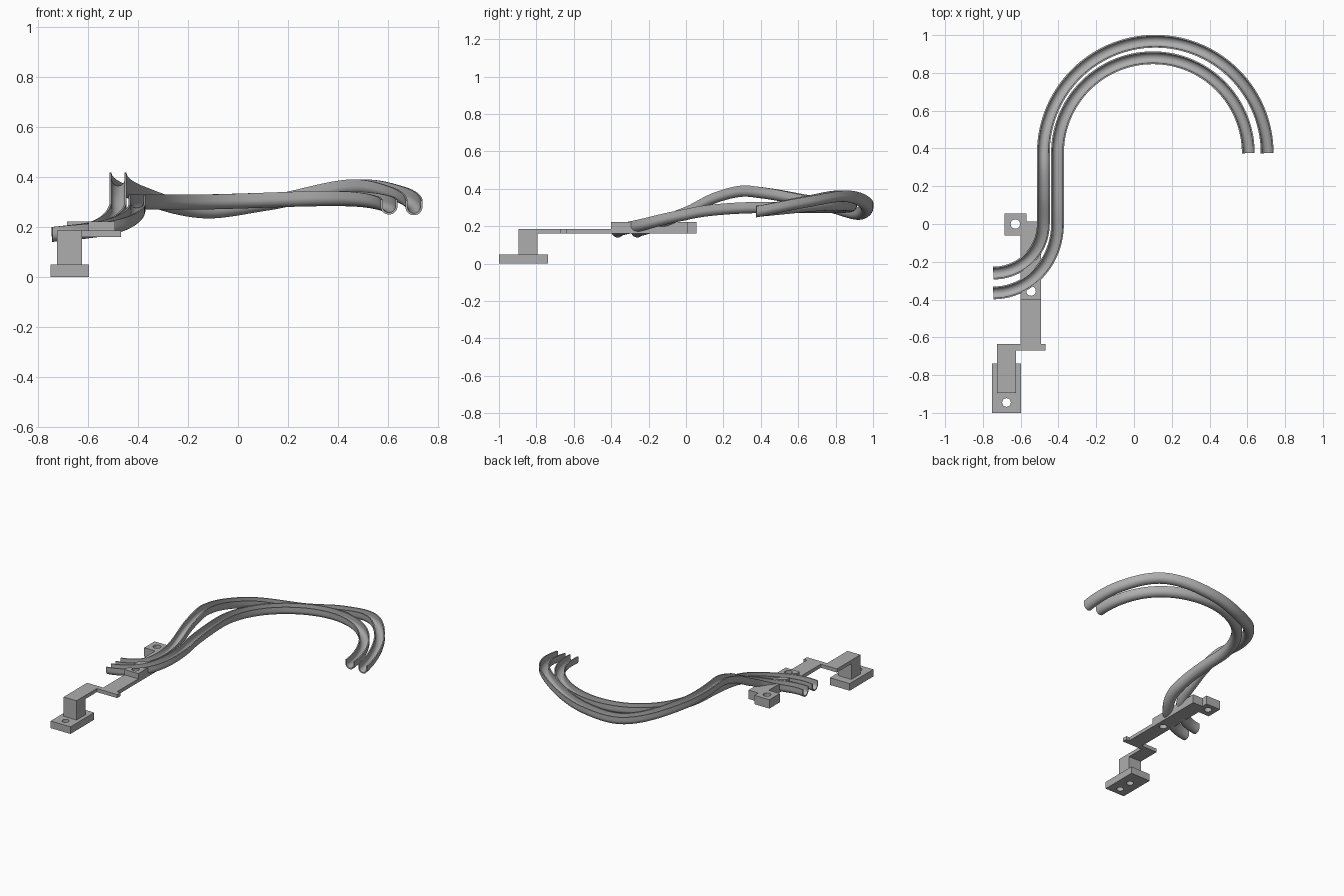
import bpy, bmesh, math
from mathutils import Vector

if "Cube" in bpy.data.objects:
    bpy.data.objects.remove(bpy.data.objects["Cube"])

grey = bpy.data.materials.new("plain grey")
grey.use_nodes = True
COLOUR = (0.42, 0.42, 0.42, 1)
grey.diffuse_color = COLOUR
grey.node_tree.nodes["Principled BSDF"].inputs["Base Color"].default_value = COLOUR

R, WALL, HALF = 0.034, 0.008, 0.03   # channel outer radius, wall, half height


def finish(name, bm):
    bmesh.ops.recalc_face_normals(bm, faces=bm.faces)
    mesh = bpy.data.meshes.new(name)
    bm.to_mesh(mesh)
    bm.free()
    mesh.materials.append(grey)
    ob = bpy.data.objects.new(name, mesh)
    bpy.context.collection.objects.link(ob)
    return ob


def activate(ob):
    bpy.ops.object.select_all(action='DESELECT')
    ob.select_set(True)
    bpy.context.view_layer.objects.active = ob


def box(name, x, y, z):
    bm = bmesh.new()
    bmesh.ops.create_cube(bm, size=1)
    for v in bm.verts:
        v.co = [a + (b - a) * (c + 0.5) for (a, b), c in zip((x, y, z), v.co)]
    return finish(name, bm)


def peg(x, y, z0, z1, r):
    bm = bmesh.new()
    bmesh.ops.create_cone(bm, cap_ends=True, segments=24, radius1=r, radius2=r, depth=z1 - z0)
    bmesh.ops.translate(bm, verts=bm.verts, vec=(x, y, (z0 + z1) / 2))
    return finish("hole_cutter", bm)


def cut(ob, cutters):
    activate(ob)
    for c in cutters:
        mod = ob.modifiers.new("cut", 'BOOLEAN')
        mod.operation = 'DIFFERENCE'
        mod.solver = 'EXACT'
        mod.object = c
        bpy.ops.object.modifier_apply(modifier=mod.name)


def height(keys, s):
    """Smooth height through (station, z) keys."""
    n = len(keys)
    i = max(k for k in range(n - 1) if keys[k][0] <= s)

    def slope(k):
        a, b = keys[max(k - 1, 0)], keys[min(k + 1, n - 1)]
        return (b[1] - a[1]) / (b[0] - a[0])
    (s0, z0), (s1, z1) = keys[i], keys[i + 1]
    d = s1 - s0
    t = (s - s0) / d
    return (z0 * (1 + 2 * t) * (1 - t) ** 2 + z1 * t * t * (3 - 2 * t)
            + d * slope(i) * t * (1 - t) ** 2 - d * slope(i + 1) * t * t * (1 - t))


def track_path(x_left, x_right, y_end, keys):
    """Quarter bend (station 0-1), straight (1-2), half circle (2-5)."""
    mid, rad = (x_left + x_right) / 2, (x_right - x_left) / 2
    x_end, y_arc = -0.745, 0.375
    stations = ([i / 20 for i in range(20)] + [1 + i / 16 for i in range(16)]
                + [2 + i / 20 for i in range(61)])
    path = []
    for s in stations:
        if s < 1:
            a = s * math.pi / 2
            x = x_end + (x_left - x_end) * math.sin(a)
            y = y_end * math.cos(a)
        elif s < 2:
            x, y = x_left, y_arc * (s - 1)
        else:
            a = (s - 2) * math.pi / 3
            x, y = mid - rad * math.cos(a), y_arc + rad * math.sin(a)
        path.append(Vector((x, y, height(keys, s))))
    return path


def sweep(name, path, profile):
    bm = bmesh.new()
    rings = []
    for i, p in enumerate(path):
        t = path[min(i + 1, len(path) - 1)] - path[max(i - 1, 0)]
        side = Vector((t.y, -t.x, 0)).normalized()
        rings.append([bm.verts.new(p + side * u + Vector((0, 0, v))) for u, v in profile])
    n = len(profile)
    for a, b in zip(rings, rings[1:]):
        for j in range(n):
            k = (j + 1) % n
            bm.faces.new((a[j], a[k], b[k], b[j]))
    bm.faces.new(rings[0])
    bm.faces.new(rings[-1][::-1])
    return finish(name, bm)


def u_shape(r, top, steps=16):
    """Round-bottomed U from left lip to right lip."""
    mid = R - HALF
    arc = [(-r * math.cos(math.pi * i / steps), mid - r * math.sin(math.pi * i / steps))
           for i in range(steps + 1)]
    return [(-r, top)] + arc + [(r, top)]


# Two open channels and the cutters that clear their grooves
channel = u_shape(R, HALF) + u_shape(R - WALL, HALF)[::-1]
groove = u_shape(R - WALL / 2, 0.15)
outer_keys = [(0, .17), (.5, .195), (1, .275), (1.4, .35), (1.87, .388), (2.46, .335),
              (3.07, .265), (3.5, .295), (4.1, .36), (4.55, .33), (5, .277)]
inner_keys = [(0, .17), (.5, .2), (1, .262), (1.4, .287), (2, .3), (3, .3), (4.2, .313), (5, .28)]
grooves = []
for name, path in (("outer_channel", track_path(-0.48, 0.705, -0.26, outer_keys)),
                   ("inner_channel", track_path(-0.405, 0.605, -0.365, inner_keys))):
    track = sweep(name, path, channel)
    activate(track)
    bpy.ops.object.shade_smooth_by_angle(angle=math.radians(40))
    grooves.append(sweep("groove_cutter", path[:24], groove))

# Support bracket
foot = box("foot", (-.752, -.598), (-1, -.738), (0, .05))
post = box("post", (-.725, -.625), (-.895, -.795), (.05, .16))
box("rear_plate", (-.725, -.625), (-.895, -.635), (.16, .185))
box("cross_bar", (-.625, -.468), (-.67, -.635), (.16, .185))
box("arm_plate", (-.6, -.493), (-.635, -.4), (.16, .185))
arm = box("arm_block", (-.6, -.493), (-.4, .012), (.16, .222))
pad = box("end_pad", (-.685, -.57), (-.06, .055), (.16, .222))

# Screw holes and groove clearance
holes = [peg(-.675, -.945, -.1, .1, .023), peg(-.675, -.845, -.1, .13, .023),
         peg(-.545, -.355, .1, .4, .025), peg(-.628, 0, .1, .4, .025)]
cut(foot, holes[:2])
cut(post, holes[1:2])
cut(arm, grooves + holes[2:3])
cut(pad, holes[3:])
for c in holes + grooves:
    bpy.data.objects.remove(c)
